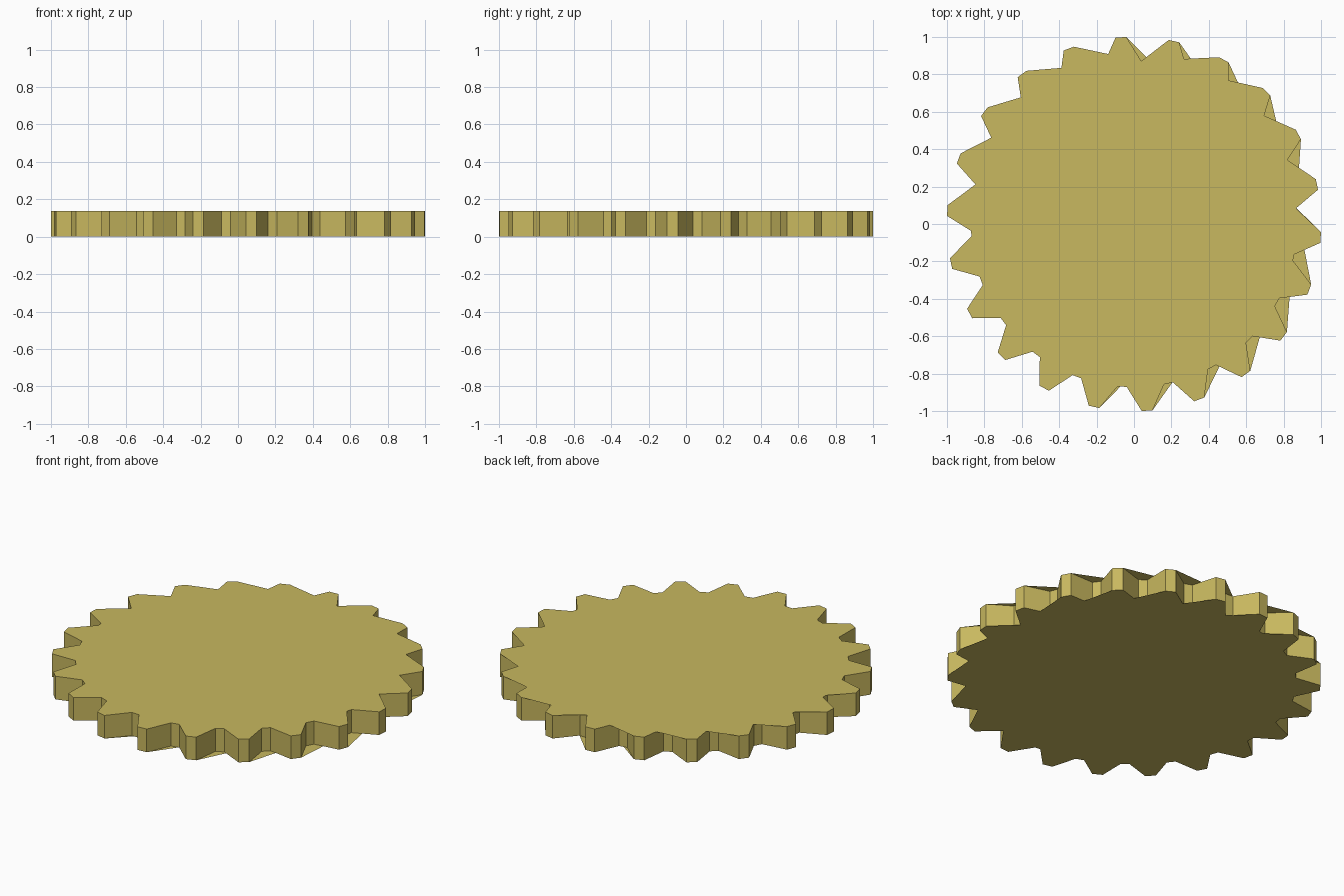
import bpy, bmesh, math

if "Cube" in bpy.data.objects:
    bpy.data.objects.remove(bpy.data.objects["Cube"])

TEETH = 22
TIP_R, ROOT_R = 1.001, 0.872
HALF_FLAT = {"tip": 1.65, "root": 1.6}   # half angle of each flat, degrees
HEIGHT = 0.137
FIRST_TIP = -4.15                        # angle of the first tooth, degrees
PITCH = 360 / TEETH

brass = bpy.data.materials.new("dull brass")
brass.diffuse_color = (0.58, 0.48, 0.115, 1)
brass.use_nodes = True
brass.node_tree.nodes["Principled BSDF"].inputs["Base Color"].default_value = brass.diffuse_color


def polar(r, deg):
    a = math.radians(deg)
    return r * math.cos(a), r * math.sin(a)


# Tooth outline: tip flat then root flat, counter-clockwise
outline = []
for k in range(TEETH):
    tip = FIRST_TIP + k * PITCH
    root = tip + PITCH / 2
    for side in (-1, 1):
        outline.append(polar(TIP_R, tip + side * HALF_FLAT["tip"]))
    for side in (-1, 1):
        outline.append(polar(ROOT_R, root + side * HALF_FLAT["root"]))

bm = bmesh.new()
bottom = [bm.verts.new((x, y, 0)) for x, y in outline]
top = [bm.verts.new((x, y, HEIGHT)) for x, y in outline]
n = len(outline)


def fan_cap(ring, apex, up):
    """Cap made as a triangle fan from one root corner, webbing nearby gaps."""
    for k in range(1, n - 1):
        a, b, c = ring[apex], ring[(apex + k) % n], ring[(apex + k + 1) % n]
        face = bm.faces.new((a, b, c))
        face.normal_update()
        if face.normal.z * up < 0:
            face.normal_flip()


# Tooth walls
for i in range(n):
    j = (i + 1) % n
    bm.faces.new((bottom[i], bottom[j], top[j], top[i]))

# Caps: the bottom fans from the right side, the top from the back
fan_cap(bottom, 3, -1)
fan_cap(top, 23, 1)

mesh = bpy.data.meshes.new("gear_wheel")
bm.to_mesh(mesh)
bm.free()
mesh.materials.append(brass)
gear = bpy.data.objects.new("gear_wheel", mesh)
bpy.context.collection.objects.link(gear)
